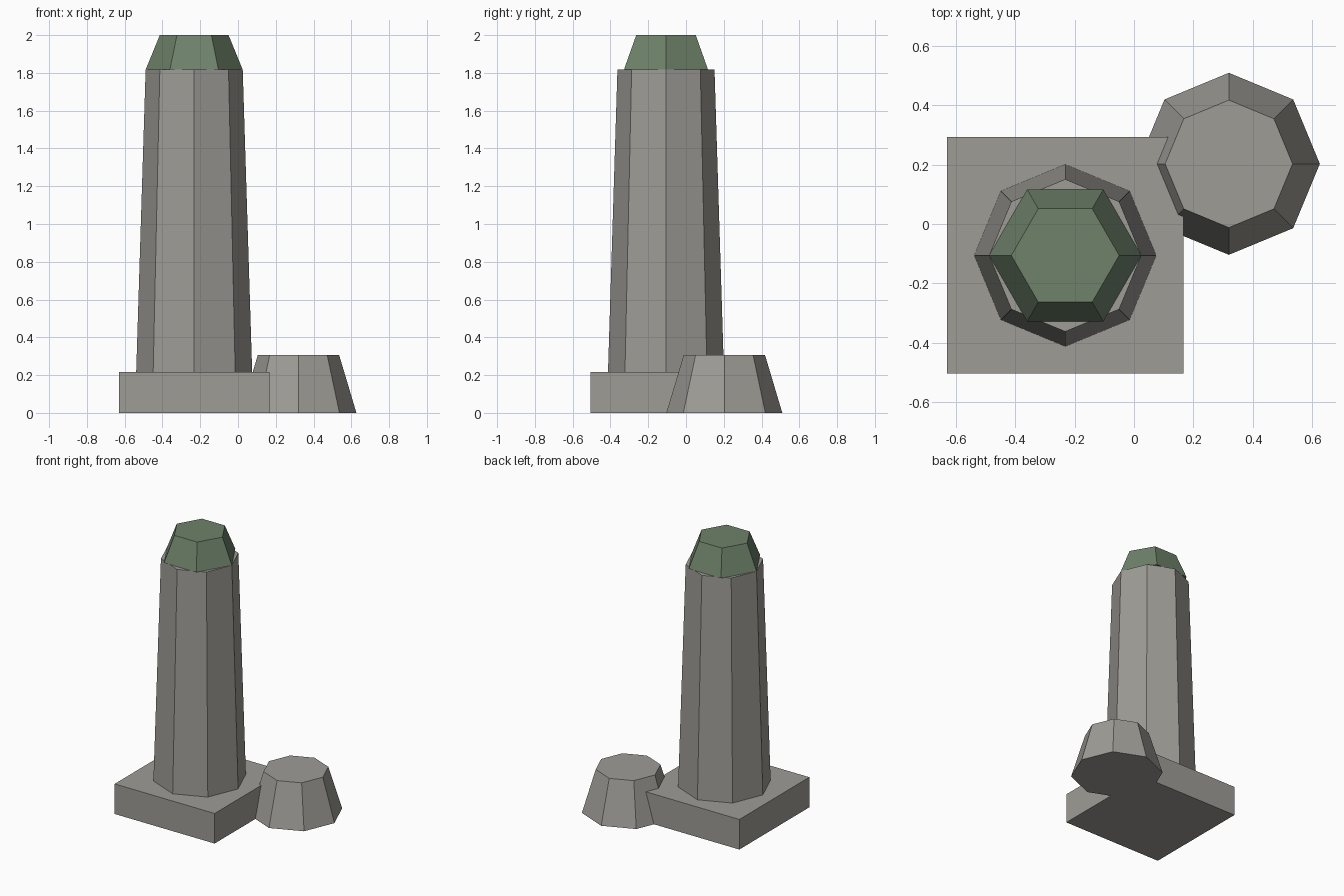
import bpy
import bmesh
from math import cos, sin, pi, sqrt

default = bpy.data.objects.get("Cube")
if default:
    bpy.data.objects.remove(default, do_unlink=True)


def make_material(name, colour):
    mat = bpy.data.materials.new(name)
    mat.use_nodes = True
    mat.diffuse_color = colour
    mat.node_tree.nodes["Principled BSDF"].inputs["Base Color"].default_value = colour
    return mat


def frustum(name, mat, centre, sides, r_low, r_high, z_low, z_high, turn=0.0):
    """Flat-sided tapered prism, first corner at angle turn from +x."""
    bm = bmesh.new()
    rings = []
    for r, z in ((r_low, z_low), (r_high, z_high)):
        angles = [turn + 2 * pi * i / sides for i in range(sides)]
        rings.append([bm.verts.new((r * cos(a), r * sin(a), z)) for a in angles])
    low, high = rings
    bm.faces.new(low[::-1])
    bm.faces.new(high)
    for i in range(sides):
        j = (i + 1) % sides
        bm.faces.new((low[i], low[j], high[j], high[i]))
    mesh = bpy.data.meshes.new(name)
    bm.to_mesh(mesh)
    bm.free()
    mesh.materials.append(mat)
    obj = bpy.data.objects.new(name, mesh)
    obj.location = (*centre, 0)
    bpy.context.collection.objects.link(obj)
    return obj


stone = make_material("grey stone", (0.342, 0.332, 0.305, 1))
moss = make_material("moss green", (0.156, 0.223, 0.144, 1))

PILLAR = (-0.232, -0.106)
RUBBLE = (0.32, 0.203)
BASE_TOP, COLUMN_TOP = 0.217, 1.817
corner = 0.399 * sqrt(2)

# Square plinth and tapered octagonal column
frustum("plinth", stone, PILLAR, 4, corner, corner, 0, BASE_TOP, pi / 4)
frustum("column", stone, PILLAR, 8, 0.307, 0.257, BASE_TOP, COLUMN_TOP)

# Six-sided mossy cap
frustum("moss_cap", moss, PILLAR, 6, 0.257, 0.182, COLUMN_TOP, 2.0)

# Fallen stone stump beside the plinth
frustum("fallen_stump", stone, RUBBLE, 8, 0.307, 0.215, 0, 0.307)
